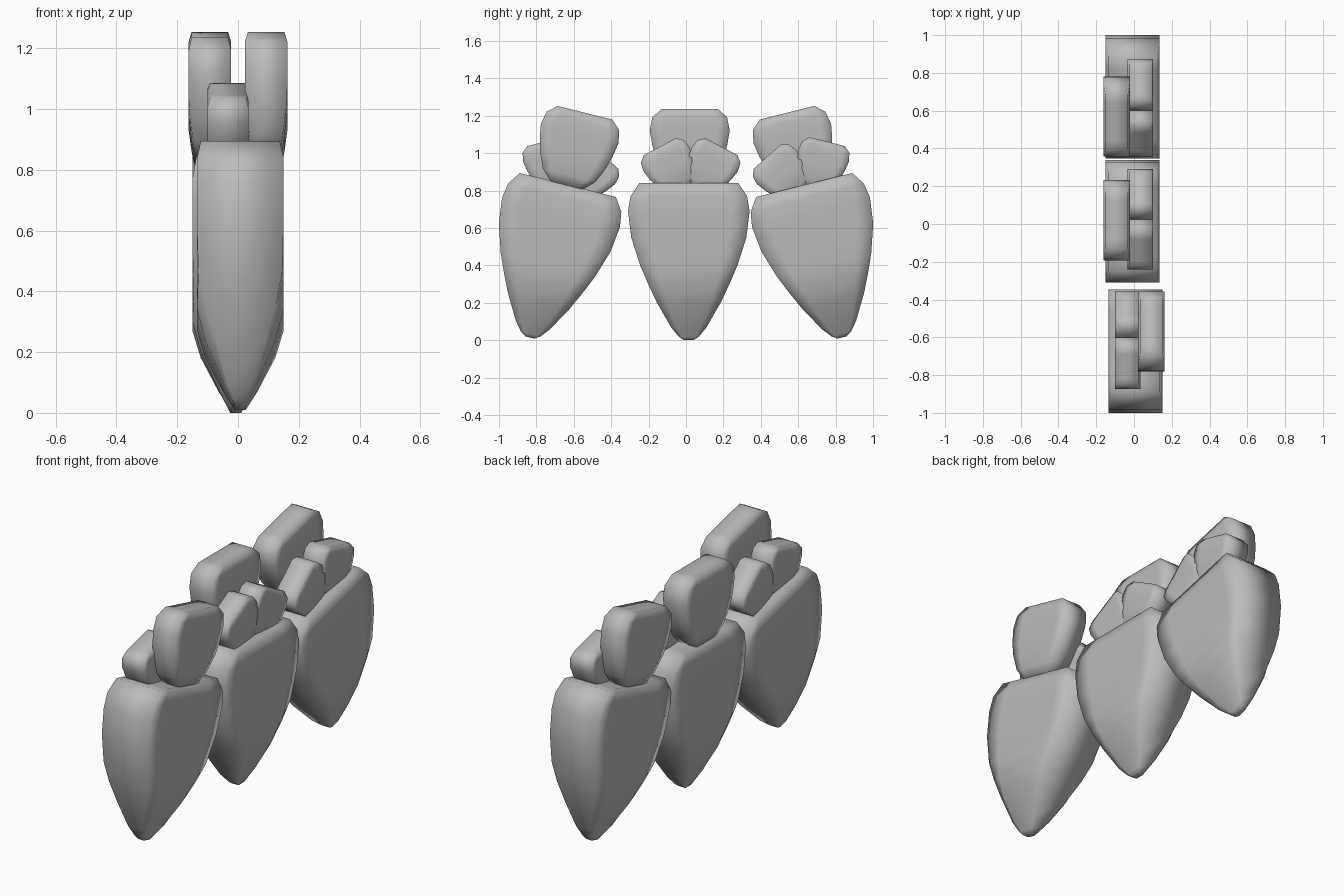
import bpy, bmesh
from math import radians, pi
from mathutils import Matrix

cube = bpy.data.objects.get("Cube")
if cube:
    bpy.data.objects.remove(cube)

# One plain grey for everything
grey = bpy.data.materials.new("plain grey")
grey.use_nodes = True
colour = (0.5, 0.5, 0.5, 1)
grey.diffuse_color = colour
grey.node_tree.nodes["Principled BSDF"].inputs["Base Color"].default_value = colour

# Profiles, bottom to top: height, half width, half depth at rim, half depth inside
PETAL = [(0, .025, .018, .018), (.02, .055, .022, .028), (.07, .095, .045, .055),
         (.2, .17, .085, .115), (.3, .217, .118, .1425), (.4, .26, .138, .1425),
         (.55, .308, .1425, .1425), (.69, .325, .1425, .1425),
         (.77, .312, .1425, .1425), (.84, .265, .13, .13)]
# Crown bud, measured down from its top
BUD = [(-.4, .09, .045, .05), (-.345, .145, .055, .06), (-.265, .18, .066, .07),
       (-.195, .2, .07, .07), (-.115, .214, .07, .07), (-.045, .2, .07, .07),
       (0, .15, .06, .06)]


def loft(name, rows, matrix):
    """Stack of eight-point rectangular rings, closed by strips at both ends."""
    bm = bmesh.new()
    rings = []
    for z, w, rim, inner in rows:
        front = [(rim, -w), (inner, -w * .68), (inner, w * .68), (rim, w)]
        back = [(-x, y) for x, y in reversed(front)]
        rings.append([bm.verts.new((x, y, z)) for x, y in front + back])
    for low, high in zip(rings, rings[1:]):
        for i in range(8):
            j = (i + 1) % 8
            bm.faces.new((low[i], low[j], high[j], high[i]))
    for ring in (rings[0], rings[-1]):
        for i in range(3):
            bm.faces.new((ring[i], ring[i + 1], ring[6 - i], ring[7 - i]))
    bm.transform(matrix)
    bmesh.ops.recalc_face_normals(bm, faces=bm.faces)
    for face in bm.faces:
        face.smooth = True
    mesh = bpy.data.meshes.new(name)
    bm.to_mesh(mesh)
    bm.free()
    mesh.materials.append(grey)
    bpy.context.collection.objects.link(bpy.data.objects.new(name, mesh))


def cluster(label, frame):
    """A pointed petal carrying one tall bud and a splayed pair of small ones."""
    move = Matrix.Translation
    loft(label + "_petal", PETAL, frame @ move((-.0075, 0, 0)))
    loft(label + "_tall_bud", BUD, frame @ move((-.0925, .005, 1.237)))
    for side, word in ((1, "back"), (-1, "front")):
        small = (move((.033, .01 + side * .165, 1.035))
                 @ Matrix.Rotation(radians(-28 * side), 4, 'X')
                 @ Matrix.Diagonal((.97, .65, .65, 1)))
        loft(f"{label}_{word}_small_bud", BUD, frame @ small)


# Upright middle cluster, and two outer ones leaning inward
tilted = Matrix.Translation((0, .835, .015)) @ Matrix.Rotation(radians(14), 4, 'X')
cluster("middle", Matrix.Translation((0, .015, 0)))
cluster("back", tilted)
cluster("front", Matrix.Rotation(pi, 4, 'Z') @ tilted)
